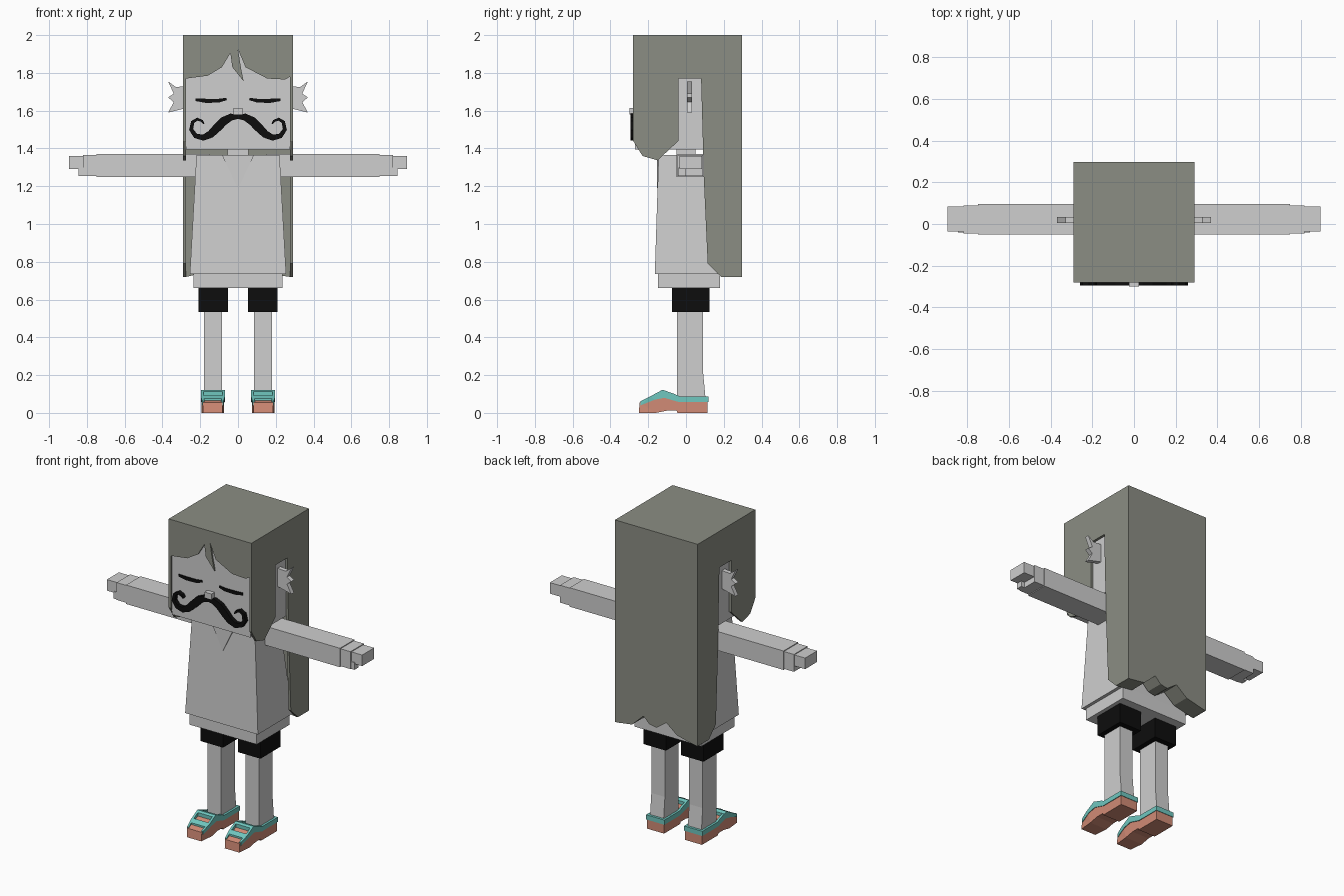
import bpy, bmesh
from mathutils import Vector

cube = bpy.data.objects.get("Cube")
if cube:
    bpy.data.objects.remove(cube, do_unlink=True)


def material(name, red, green, blue):
    mat = bpy.data.materials.new(name)
    mat.use_nodes = True
    colour = (red, green, blue, 1)
    mat.diffuse_color = colour
    for node in mat.node_tree.nodes:
        if node.type == 'BSDF_PRINCIPLED':
            node.inputs["Base Color"].default_value = colour
    return mat


GREY = material("light_grey", .62, .62, .62)
HAIR = material("hair_olive_grey", .26, .27, .23)
BLACK = material("black", .004, .004, .004)
SALMON = material("shoe_salmon", .64, .26, .18)
TEAL = material("shoe_teal", .16, .57, .52)


def finish(name, bm, mat):
    """Turn a bmesh into a flat shaded object with outward normals."""
    bmesh.ops.recalc_face_normals(bm, faces=bm.faces)
    mesh = bpy.data.meshes.new(name)
    bm.to_mesh(mesh)
    bm.free()
    mesh.materials.append(mat)
    obj = bpy.data.objects.new(name, mesh)
    bpy.context.collection.objects.link(obj)
    return obj


def prism(name, mat, axis, start, end, outline):
    """Extrude an outline: (y, z) along x, or (x, z) along y."""
    bm = bmesh.new()
    if axis == 'x':
        verts = [bm.verts.new((start, a, b)) for a, b in outline]
        shift = Vector((end - start, 0, 0))
    else:
        verts = [bm.verts.new((a, start, b)) for a, b in outline]
        shift = Vector((0, end - start, 0))
    face = bm.faces.new(verts)
    result = bmesh.ops.extrude_face_region(bm, geom=[face], use_keep_orig=True)
    moved = [v for v in result["geom"] if isinstance(v, bmesh.types.BMVert)]
    bmesh.ops.translate(bm, verts=moved, vec=shift)
    bmesh.ops.triangulate(bm, faces=[f for f in bm.faces if len(f.verts) > 4])
    return finish(name, bm, mat)


def block(name, mat, xs, ys, zs, top_xs=None, top_ys=None):
    """Box from ranges, with an optional different top rectangle."""
    bm = bmesh.new()
    bmesh.ops.create_cube(bm, size=2)
    for v in bm.verts:
        upper = v.co.z > 0
        xr = top_xs if upper and top_xs else xs
        yr = top_ys if upper and top_ys else ys
        v.co = (xr[v.co.x > 0], yr[v.co.y > 0], zs[upper])
    return finish(name, bm, mat)


def ribbon(name, mat, path, front, back):
    """Flat stroke of varying half width along (x, z, width) points."""
    points = [Vector((x, z)) for x, z, w in path]
    left, right = [], []
    for i, p in enumerate(points):
        along = points[min(i + 1, len(points) - 1)] - points[max(i - 1, 0)]
        side = Vector((-along.y, along.x)).normalized() * path[i][2]
        left.append(p + side)
        right.append(p - side)
    bm = bmesh.new()
    rows = [[bm.verts.new((q.x, y, q.y)) for q, y in
             ((a, front), (b, front), (b, back), (a, back))]
            for a, b in zip(left, right)]
    for row, after in zip(rows, rows[1:]):
        for k in range(4):
            n = (k + 1) % 4
            bm.faces.new((row[k], row[n], after[n], after[k]))
    bm.faces.new(rows[0])
    bm.faces.new(rows[-1])
    return finish(name, bm, mat)


def span(side, inner, outer):
    """Mirrored x range in ascending order."""
    return tuple(sorted((side * inner, side * outer)))


# Head, neck and nose
block("head", GREY, (-.275, .275), (-.27, .19), (1.395, 1.95))
block("neck", GREY, (-.055, .055), (-.05, .05), (1.3, 1.4))
block("nose", GREY, (-.025, .025), (-.3, -.26), (1.58, 1.615))

# Torso, collar and hem
block("shirt", GREY, (-.255, .255), (-.165, .18), (.735, 1.365),
      top_xs=(-.22, .22), top_ys=(-.145, .1))
prism("collar", GREY, 'y', -.154, -.14, [(-.085, 1.365), (0, 1.19), (.085, 1.365)])
block("shirt_hem", GREY, (-.235, .235), (-.148, .18), (.66, .74))

# Hair crown, ragged fringe and long back curtain
block("hair_crown", HAIR, (-.275, .275), (-.265, .297), (1.9, 2))
fringe = [(-.275, 2), (-.275, 1.77), (-.16, 1.785), (-.085, 1.83), (-.04, 1.905),
          (-.03, 1.83), (.03, 1.755), (.015, 1.83), (0, 1.925), (.04, 1.83),
          (.155, 1.77), (.25, 1.765), (.275, 1.78), (.275, 2)]
prism("hair_fringe", HAIR, 'y', -.28, -.26, fringe)
curtain = [(-.275, 1.95), (-.275, .72), (-.145, .75), (-.07, .81), (0, .76),
           (.05, .77), (.09, .81), (.17, .735), (.275, .72), (.275, 1.95)]
prism("hair_back", HAIR, 'y', .185, .297, curtain)

side_hair = [(-.28, 2), (-.28, 1.44), (-.23, 1.36), (-.15, 1.337), (-.04, 1.44),
             (-.04, 1.77), (.08, 1.77), (.095, 1.23), (.115, .79), (.185, .72),
             (.297, .72), (.297, 2)]
ear = [(.27, 1.73), (.33, 1.725), (.37, 1.755), (.34, 1.69), (.37, 1.67),
       (.34, 1.645), (.37, 1.59), (.27, 1.615)]
moustache = [(0, 1.568, .012), (.035, 1.567, .018), (.075, 1.545, .023),
             (.11, 1.51, .023), (.145, 1.475, .02), (.185, 1.457, .016),
             (.225, 1.467, .013), (.248, 1.5, .011), (.24, 1.54, .009),
             (.215, 1.555, .008), (.19, 1.545, .006), (.18, 1.53, .003)]
eye = [(.06, 1.662, .006), (.1, 1.653, .01), (.17, 1.652, .011), (.225, 1.658, .007)]

# Shoe profiles in (y, z)
shoe = [(-.25, 0), (-.16, 0), (-.1, .012), (-.05, .012), (-.045, 0), (.115, 0),
        (.115, .08), (-.04, .08), (-.12, .1), (-.18, .075), (-.245, .055)]
trim = [(-.24, .04), (-.165, .07), (-.115, .08), (-.04, .058), (.118, .058),
        (.118, .088), (-.035, .088), (-.06, .1), (-.125, .122), (-.19, .087),
        (-.24, .062)]

for side, label in ((1, "left"), (-1, "right")):
    def mirrored(points):
        return [(side * p[0], *p[1:]) for p in points]

    # Head details
    prism(label + "_side_hair", HAIR, 'x', side * .275, side * .29, side_hair)
    prism(label + "_ear", GREY, 'y', .005, .033, mirrored(ear))
    ribbon(label + "_moustache", BLACK, mirrored(moustache), -.295, -.265)
    ribbon(label + "_closed_eye", BLACK, mirrored(eye), -.276, -.267)

    # Arm, palm, fingers and thumb
    block(label + "_arm", GREY, span(side, .15, .75), (-.05, .095), (1.25, 1.37))
    block(label + "_palm", GREY, span(side, .74, .82), (-.045, .09), (1.255, 1.365))
    block(label + "_fingers", GREY, span(side, .81, .895), (-.035, .085), (1.29, 1.36))
    block(label + "_thumb", GREY, span(side, .8, .845), (-.04, 0), (1.255, 1.3))

    # Shorts and leg
    block(label + "_shorts", BLACK, span(side, .053, .21), (-.075, .125), (.535, .665))
    block(label + "_leg", GREY, span(side, .085, .18), (-.048, .105), (.06, .22),
          top_ys=(-.048, .09))
    block(label + "_shin", GREY, span(side, .085, .18), (-.048, .09), (.22, .6))

    # Shoe with a narrowed toe
    body = prism(label + "_shoe", SALMON, 'x', side * .073, side * .193, shoe)
    for v in body.data.vertices:
        if v.co.y < -.2:
            v.co.x = side * .133 + (v.co.x - side * .133) * .85

    # Teal side trims, heel band and laces
    for edge, near, far in (("inner", .069, .083), ("outer", .183, .197)):
        strip = prism(label + "_shoe_trim_" + edge, TEAL, 'x', side * near, side * far, trim)
        for v in strip.data.vertices:
            if v.co.y < -.2:
                v.co.x = side * .133 + (v.co.x - side * .133) * .87
    block(label + "_heel_band", TEAL, span(side, .07, .196), (.1, .118), (.058, .088))
    lace_upper = [(-.14, .09), (-.1, .09), (-.1, .115), (-.125, .122), (-.14, .114)]
    lace_lower = [(-.21, .06), (-.18, .07), (-.18, .092), (-.21, .077)]
    prism(label + "_upper_lace", TEAL, 'x', side * .073, side * .193, lace_upper)
    prism(label + "_lower_lace", TEAL, 'x', side * .08, side * .186, lace_lower)
